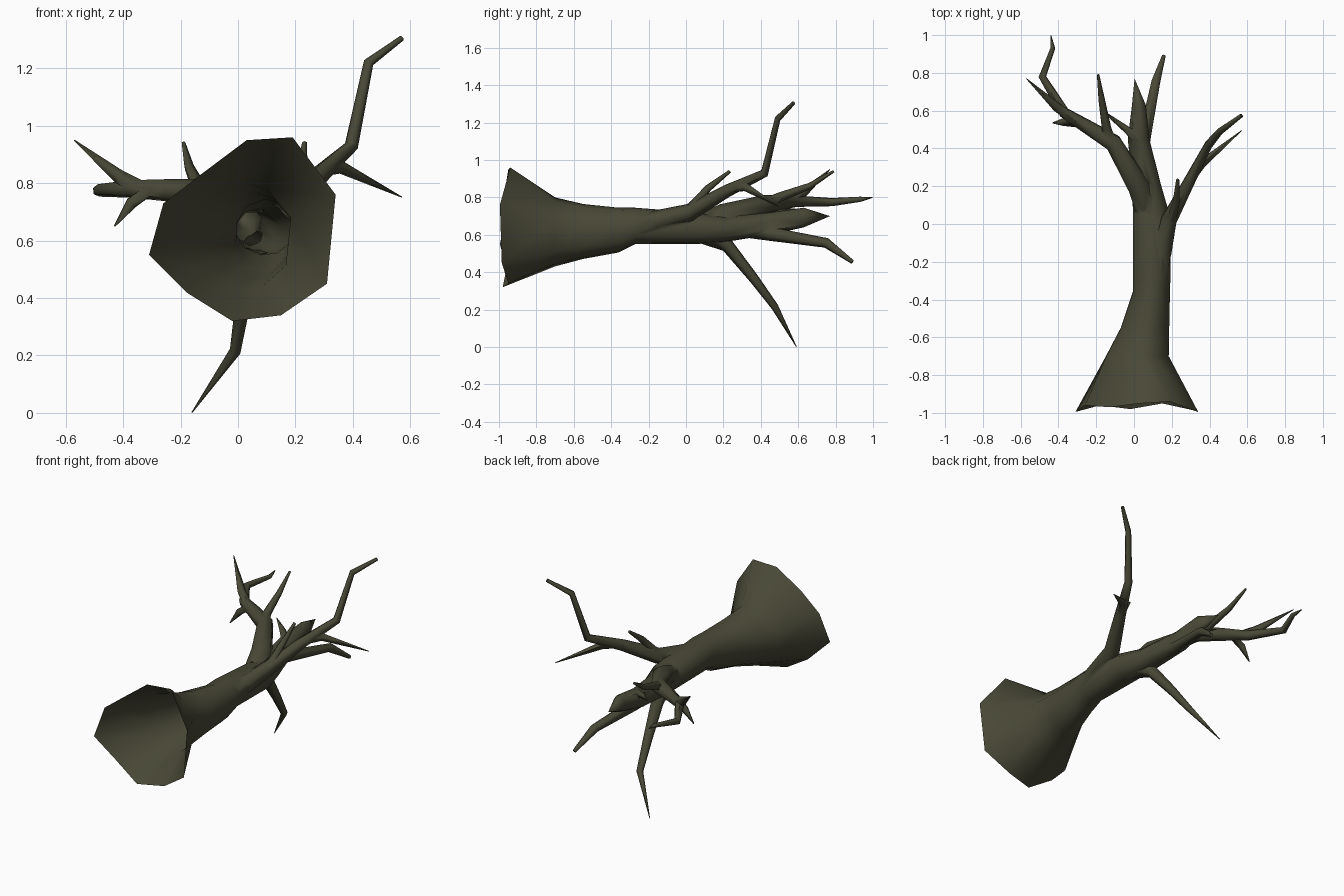
import bpy, bmesh, math
from mathutils import Vector

bark = bpy.data.materials.new("dark olive bark")
bark.diffuse_color = (0.066, 0.065, 0.038, 1)


def finish(name, bm):
    bmesh.ops.recalc_face_normals(bm, faces=bm.faces)
    me = bpy.data.meshes.new(name)
    bm.to_mesh(me)
    bm.free()
    me.materials.append(bark)
    ob = bpy.data.objects.new(name, me)
    bpy.context.collection.objects.link(ob)
    return ob


def bridge(bm, a, b):
    n = len(a)
    for i in range(n):
        bm.faces.new((a[i], a[(i + 1) % n], b[(i + 1) % n], b[i]))


def fan(bm, ring, p):
    c = bm.verts.new(p)
    for i in range(len(ring)):
        bm.faces.new((ring[i], ring[(i + 1) % len(ring)], c))


# Trunk: jagged flared mouth (temporarily closed), then oval rings
def trunk():
    bm = bmesh.new()
    mouth = [(0.34, -0.995, 0.76), (0.19, -0.94, 0.96), (0.03, -0.95, 0.95),
             (-0.13, -0.97, 0.83), (-0.26, -0.96, 0.73), (-0.31, -0.995, 0.55),
             (-0.18, -0.96, 0.42), (-0.02, -0.98, 0.32), (0.15, -0.95, 0.34),
             (0.31, -0.985, 0.45)]
    prev = [bm.verts.new(p) for p in mouth]
    fan(bm, prev, (0.02, -0.96, 0.64))
    # y, left, right, bottom, top
    rings = [(-0.70, -0.155, 0.195, 0.43, 0.80), (-0.55, -0.075, 0.195, 0.47, 0.765),
             (-0.36, -0.01, 0.197, 0.505, 0.745), (-0.27, -0.01, 0.2, 0.55, 0.745),
             (0.05, -0.01, 0.195, 0.55, 0.72), (0.2, -0.01, 0.15, 0.56, 0.695),
             (0.45, -0.035, 0.085, 0.60, 0.72), (0.63, -0.012, 0.065, 0.64, 0.745)]
    for y, l, r, b, t in rings:
        ring = []
        for p in mouth:
            a = math.atan2(p[2] - 0.64, p[0] - 0.02)
            ring.append(bm.verts.new(((l + r) / 2 + (r - l) / 2 * math.cos(a), y,
                                      (b + t) / 2 + (t - b) / 2 * math.sin(a))))
        bridge(bm, prev, ring)
        prev = ring
    fan(bm, prev, (0.003, 0.77, 0.70))
    return finish("dead_tree", bm)


tree = trunk()


# Branch: tapered tube through (x, y, z, radius) stations, welded to the tree
def branch(name, pts, n=6):
    bm = bmesh.new()
    P = [Vector(p[:3]) for p in pts]
    u = None
    prev = None
    for i, p in enumerate(P):
        a = (p - P[i - 1]).normalized() if i else (P[1] - p).normalized()
        b = (P[i + 1] - p).normalized() if i < len(P) - 1 else a
        t = (a + b).normalized()
        u = Vector((0, 0, 1)) if u is None else u
        u = (u - t * u.dot(t)).normalized()
        v = t.cross(u)
        ring = [bm.verts.new(p + pts[i][3] * (u * math.cos(k * math.tau / n) + v * math.sin(k * math.tau / n)))
                for k in range(n)]
        if prev:
            bridge(bm, prev, ring)
        else:
            bm.faces.new(ring)
        prev = ring
    bm.faces.new(prev)
    ob = finish(name, bm)
    bpy.context.view_layer.objects.active = tree
    m = tree.modifiers.new("weld", 'BOOLEAN')
    m.operation = 'UNION'
    m.solver = 'EXACT'
    m.object = ob
    bpy.ops.object.modifier_apply(modifier=m.name)
    bpy.data.objects.remove(ob)


branch("left_branch", [(0.05, 0.08, 0.665, 0.05), (0.025, 0.2, 0.70, 0.066), (-0.11, 0.43, 0.765, 0.05),
                       (-0.24, 0.51, 0.775, 0.04), (-0.37, 0.59, 0.78, 0.031),
                       (-0.485, 0.78, 0.775, 0.022), (-0.43, 0.93, 0.79, 0.014), (-0.44, 0.997, 0.80, 0.003)])
branch("left_spike", [(-0.33, 0.56, 0.78, 0.026), (-0.41, 0.62, 0.82, 0.026), (-0.57, 0.77, 0.95, 0.002)], 5)
branch("left_low_spike", [(-0.30, 0.53, 0.78, 0.02), (-0.37, 0.54, 0.73, 0.022), (-0.43, 0.535, 0.65, 0.003)], 5)
branch("left_upright_spike", [(-0.11, 0.42, 0.765, 0.03), (-0.145, 0.50, 0.80, 0.027),
                              (-0.172, 0.66, 0.86, 0.018), (-0.19, 0.79, 0.94, 0.007)], 5)
branch("inner_spike", [(0.02, 0.45, 0.69, 0.03), (-0.05, 0.51, 0.72, 0.018), (-0.14, 0.585, 0.74, 0.002)], 5)
branch("lower_branch", [(0.075, 0.08, 0.60, 0.045), (0.045, 0.22, 0.545, 0.037), (0.015, 0.36, 0.37, 0.027),
                        (-0.01, 0.475, 0.215, 0.02), (-0.16, 0.59, 0.002, 0.002)])
branch("back_low_branch", [(0.04, 0.32, 0.625, 0.04), (0.055, 0.45, 0.605, 0.037), (0.115, 0.75, 0.557, 0.027),
                           (0.158, 0.89, 0.455, 0.011)])
branch("right_branch", [(0.14, -0.3, 0.67, 0.03), (0.148, -0.15, 0.675, 0.058), (0.185, 0.02, 0.72, 0.047),
                        (0.29, 0.22, 0.835, 0.034), (0.395, 0.42, 0.93, 0.024),
                        (0.455, 0.49, 1.22, 0.018), (0.57, 0.575, 1.305, 0.01)])
branch("right_spike", [(0.29, 0.23, 0.845, 0.025), (0.36, 0.32, 0.855, 0.024), (0.57, 0.495, 0.752, 0.002)], 5)
branch("right_upright_spike", [(0.20, 0.03, 0.75, 0.025), (0.225, 0.12, 0.85, 0.02), (0.232, 0.235, 0.94, 0.009)], 5)

# Open the hollow mouth again, then smooth
bm = bmesh.new()
bm.from_mesh(tree.data)
cap = [f for f in bm.faces if all(v.co.y < -0.9 for v in f.verts)]
bmesh.ops.delete(bm, geom=cap, context='FACES')
bm.to_mesh(tree.data)
bm.free()
tree.select_set(True)
bpy.context.view_layer.objects.active = tree
bpy.ops.object.shade_smooth_by_angle(angle=math.radians(75))
